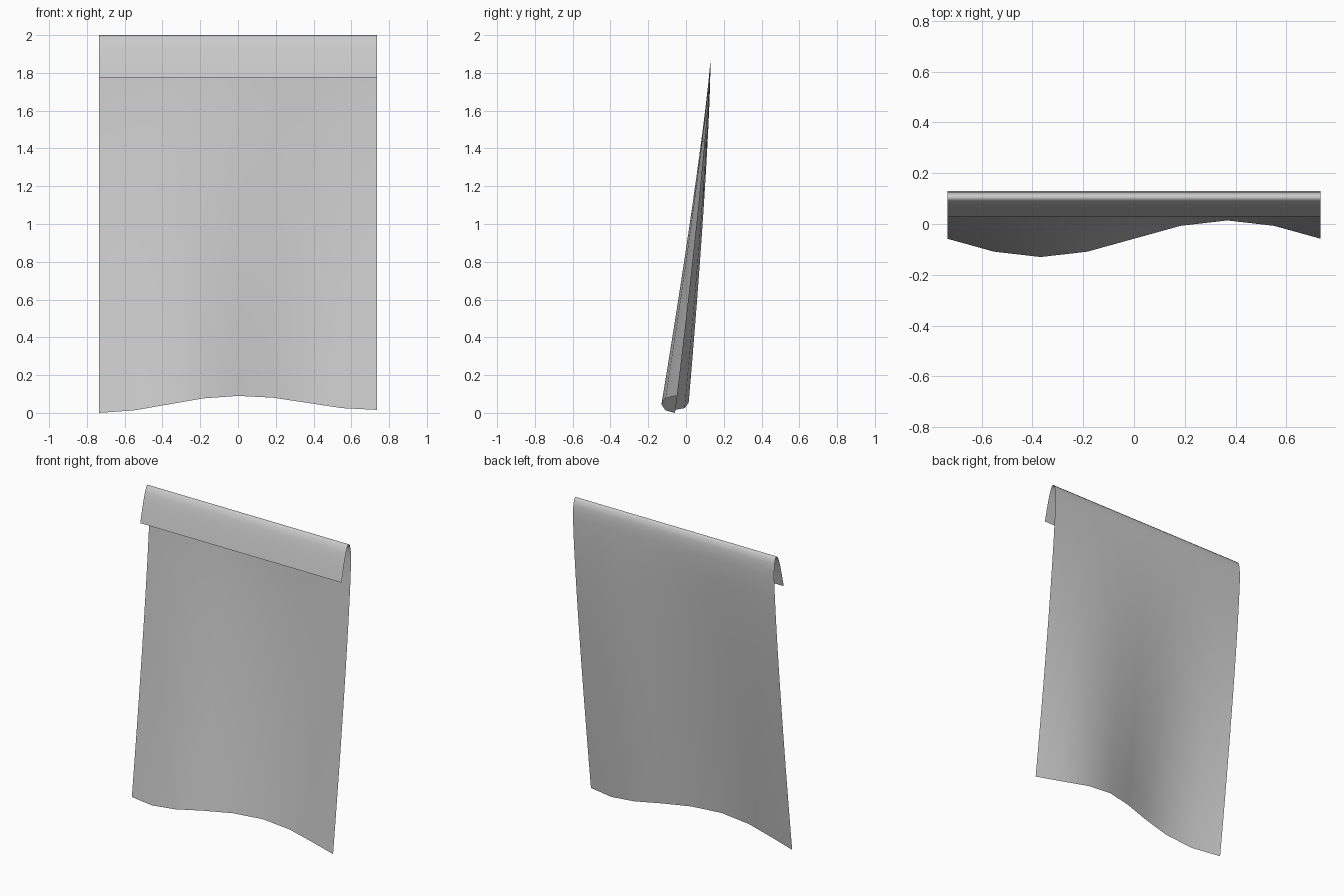
import bpy, bmesh, math

if "Cube" in bpy.data.objects:
    bpy.data.objects.remove(bpy.data.objects["Cube"])

HALF_W = 0.735   # half width of the cloth
COLS = 8         # segments across
ROWS = 14        # segments down the hanging part
Z_TOP = 1.87     # where the hanging part meets the fold

# Folded-over top: (y, z) from the back, over the ridge, down the front flap
fold = [(0.129, 1.92), (0.126, 1.955), (0.118, 1.988), (0.105, 2.0),
        (0.091, 1.988), (0.077, 1.955), (0.063, 1.91), (0.046, 1.845), (0.03, 1.775)]


def hem_z(x):
    """Height of the arched lower edge."""
    u = x / HALF_W
    return 0.045 + 0.045 * math.cos(math.pi * u) + 0.008 * (u + abs(u))


def hanging_point(x, s):
    """Cloth leans back and its S-shaped wave fades out towards the top."""
    lean = -0.058 + 0.188 * (1 - (1 - s) ** 1.22)
    wave = 0.072 * (1 - s) * math.sin(math.pi * x / HALF_W)
    z0 = hem_z(x)
    return (x, lean + wave, z0 + (Z_TOP - z0) * s)


# Cloth sheet with folded flap, one open surface
bm = bmesh.new()
xs = [-HALF_W + 2 * HALF_W * i / COLS for i in range(COLS + 1)]
rows = [[bm.verts.new(hanging_point(x, r / ROWS)) for x in xs] for r in range(ROWS + 1)]
rows += [[bm.verts.new((x, y, z)) for x in xs] for y, z in fold]
for low, high in zip(rows, rows[1:]):
    for i in range(COLS):
        bm.faces.new((low[i], low[i + 1], high[i + 1], high[i])).smooth = True

mesh = bpy.data.meshes.new("hanging_cloth")
bm.to_mesh(mesh)
bm.free()
cloth = bpy.data.objects.new("hanging_cloth", mesh)
bpy.context.collection.objects.link(cloth)
